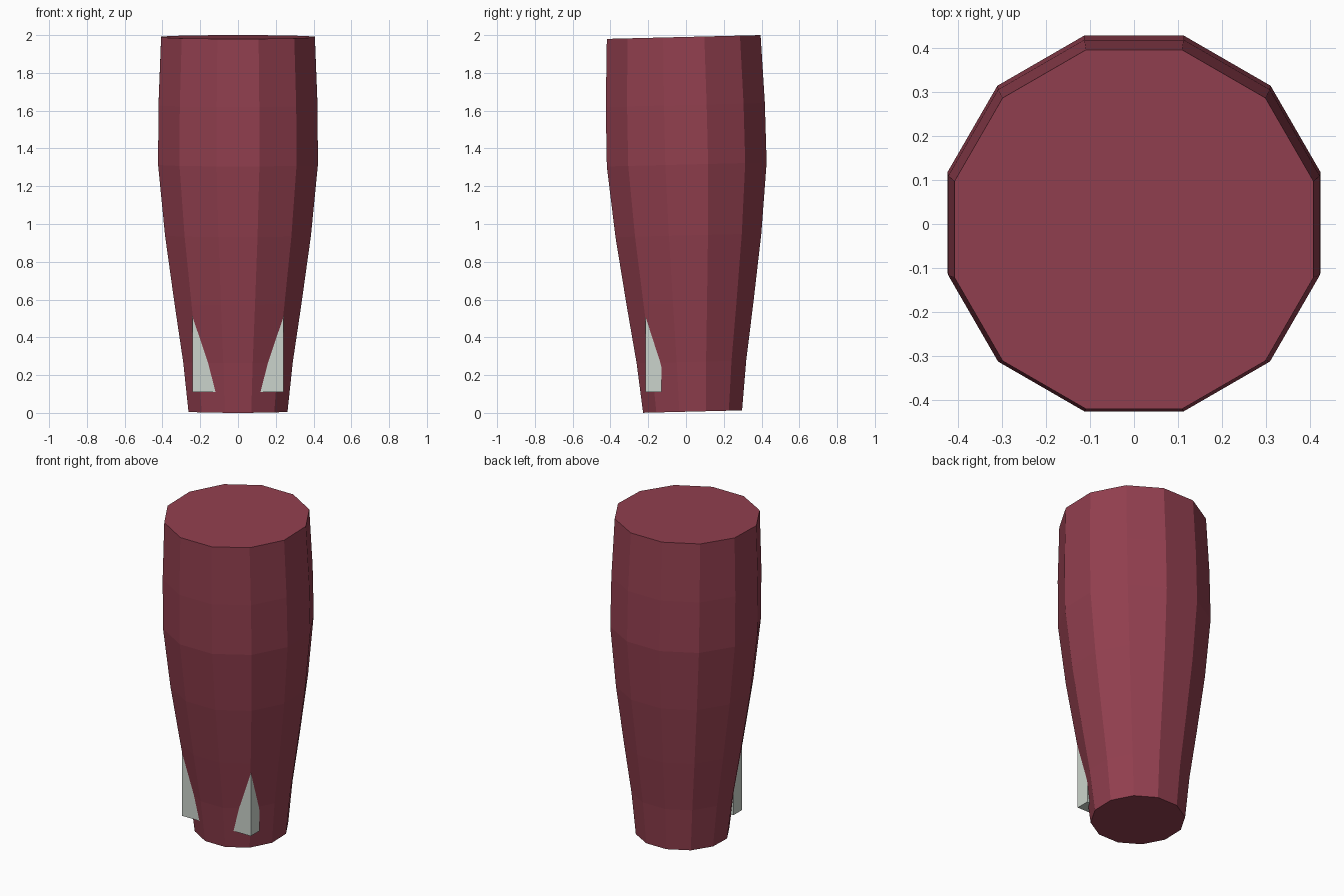
import bpy, bmesh, math

if "Cube" in bpy.data.objects:
    bpy.data.objects.remove(bpy.data.objects["Cube"])

SIDES = 12
LEAN = 0.0245  # slight backward-to-forward lean of the whole body


def material(name, rgb):
    mat = bpy.data.materials.new(name)
    mat.diffuse_color = (*rgb, 1)
    mat.use_nodes = True
    mat.node_tree.nodes["Principled BSDF"].inputs["Base Color"].default_value = mat.diffuse_color
    return mat


def add_object(name, bm, mat):
    bmesh.ops.recalc_face_normals(bm, faces=bm.faces)
    mesh = bpy.data.meshes.new(name)
    bm.to_mesh(mesh)
    bm.free()
    mesh.materials.append(mat)
    obj = bpy.data.objects.new(name, mesh)
    bpy.context.collection.objects.link(obj)
    return obj


maroon = material("maroon", (0.287, 0.050, 0.078))
bone = material("pale grey", (0.597, 0.658, 0.604))

# Tapered twelve-sided body: (height, distance from axis to flat side)
profile = [(0.007, 0.262), (0.27, 0.290), (0.58, 0.336), (0.94, 0.386),
           (1.315, 0.423), (1.63, 0.421), (1.99, 0.407)]
bm = bmesh.new()
rings = []
for z, apothem in profile:
    radius = apothem / math.cos(math.pi / SIDES)
    centre_y = 0.035 - 0.0237 * z
    ring = []
    for i in range(SIDES):
        a = 2 * math.pi * (i + 0.5) / SIDES
        dy = radius * math.sin(a)
        ring.append(bm.verts.new((radius * math.cos(a), centre_y + dy, z + LEAN * dy)))
    rings.append(ring)
for low, high in zip(rings, rings[1:]):
    for i in range(SIDES):
        j = (i + 1) % SIDES
        bm.faces.new((low[i], low[j], high[j], high[i]))
bm.faces.new(rings[0][::-1])
bm.faces.new(rings[-1])
add_object("body", bm, maroon)

# Two upright blocks half sunk into the lower front of the body
for side, name in ((-1, "left_fang"), (1, "right_fang")):
    bm = bmesh.new()
    bmesh.ops.create_cube(bm, size=1)
    for v in bm.verts:
        v.co.x = side * (0.175 + 0.13 * v.co.x)
        v.co.y = -0.1725 + 0.085 * v.co.y
        v.co.z = 0.325 + 0.43 * v.co.z
    add_object(name, bm, bone)
